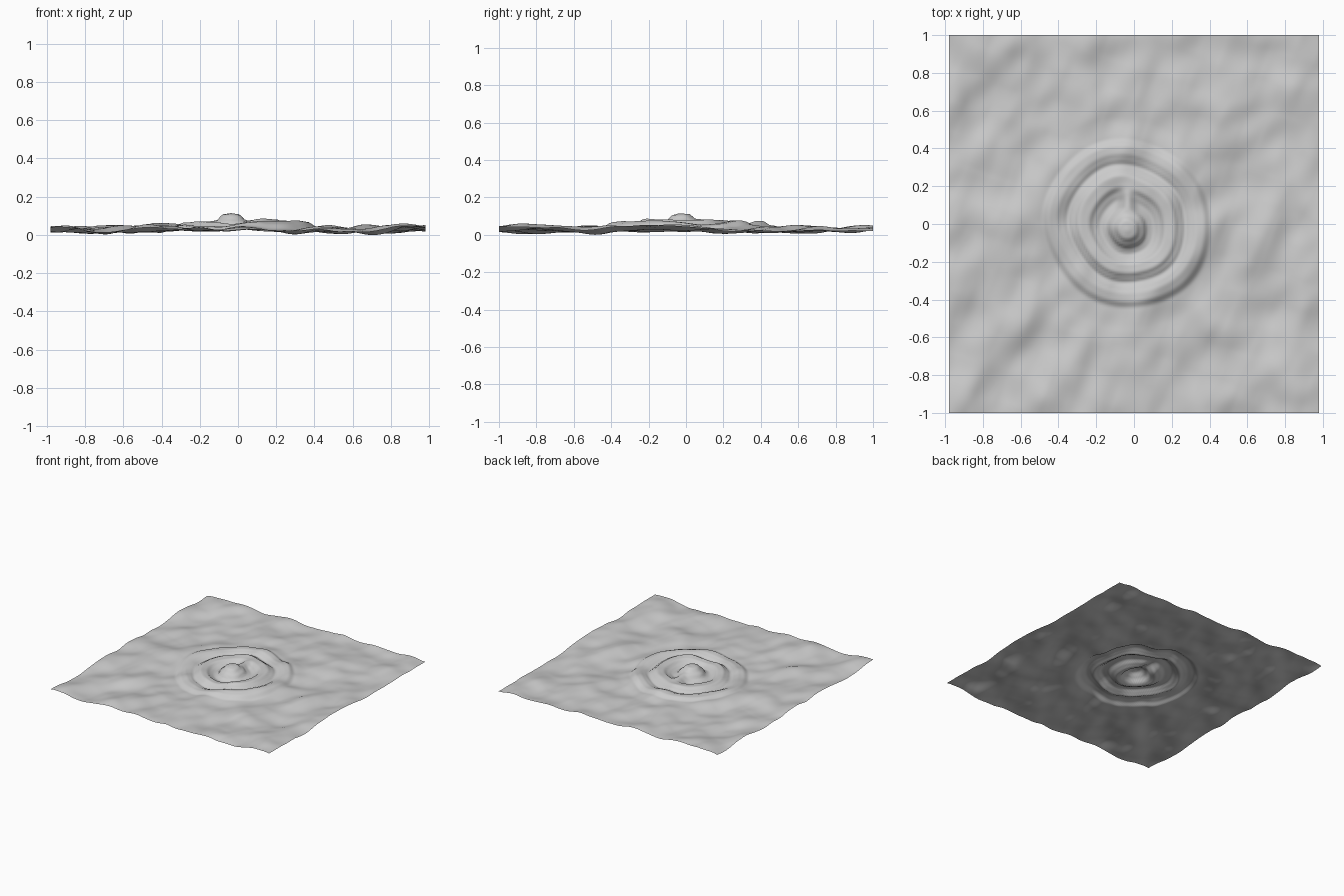
import bpy
import bmesh
from math import hypot, atan2, sin, exp
from mathutils import Vector, noise

cube = bpy.data.objects.get("Cube")
if cube:
    bpy.data.objects.remove(cube, do_unlink=True)

HALF_X, HALF_Y, STEPS = 0.98, 1.0, 180
CALM_LEVEL = 0.028

# Radial cross-section of the splash: (radius, height above the calm surface)
PROFILE = [(0, 0.085), (0.04, 0.079), (0.08, 0.05), (0.11, 0.016), (0.14, 0.008),
           (0.17, 0.02), (0.205, 0.042), (0.25, 0.046), (0.28, 0.028), (0.31, 0.012),
           (0.34, 0.024), (0.37, 0.032), (0.405, 0.03), (0.45, 0.009), (0.56, 0)]


def ring_height(r):
    """Smoothly blend between the cross-section points."""
    for (r0, h0), (r1, h1) in zip(PROFILE, PROFILE[1:]):
        if r < r1:
            t = (r - r0) / (r1 - r0)
            return h0 + (h1 - h0) * t * t * (3 - 2 * t)
    return 0


def swell(x, y):
    """Gentle slanting waves, calmer towards the middle."""
    broad = noise.noise(Vector((x * 4.2 - y * 1.8, y * 2.8 + x, 4.3)))
    fine = noise.noise(Vector((x * 8 - y * 3, y * 6 + x * 2, 9.1)))
    calm = 0.55 + 0.45 * min(1, hypot(x, y) / 0.6)
    return (broad + 0.35 * fine) * calm


def splash(x, y):
    # Rings sit slightly behind the central drop and stretch along one diagonal
    dx = x + 0.035
    spread = min(1, hypot(dx, y + 0.035) / 0.3)
    dy = y + 0.035 * (1 - spread)
    angle = atan2(dy, dx)
    wobble = 0.01 * sin(2 * angle) + 0.005 * sin(5 * angle + 2)
    h = ring_height(max(0, hypot(dx, dy) + wobble * spread))
    # Soft ridge joining the drop to the back of the inner ring
    if 0 < y < 0.25:
        ridge = exp(-(dx / 0.04) ** 2) * min(1, y / 0.05, (0.25 - y) / 0.08)
        h += ridge * max(0, 0.05 - h)
    return h


# Water sheet: one fine grid, waves scaled so the deepest dip touches the ground
bm = bmesh.new()
bmesh.ops.create_grid(bm, x_segments=STEPS, y_segments=STEPS, size=1)
for v in bm.verts:
    v.co.x *= HALF_X
    v.co.y *= HALF_Y
    v.co.z = swell(v.co.x, v.co.y)
strength = -CALM_LEVEL / min(v.co.z for v in bm.verts)
for v in bm.verts:
    v.co.z = CALM_LEVEL + v.co.z * strength + splash(v.co.x, v.co.y)
for f in bm.faces:
    f.smooth = True
mesh = bpy.data.meshes.new("water_surface")
bm.to_mesh(mesh)
bm.free()
water = bpy.data.objects.new("water_surface", mesh)
bpy.context.collection.objects.link(water)

# Plain grey material
grey = bpy.data.materials.new("light_grey")
grey.use_nodes = True
colour = (0.6, 0.6, 0.6, 1)
grey.diffuse_color = colour
for node in grey.node_tree.nodes:
    if node.type == "BSDF_PRINCIPLED":
        node.inputs["Base Color"].default_value = colour
mesh.materials.append(grey)
